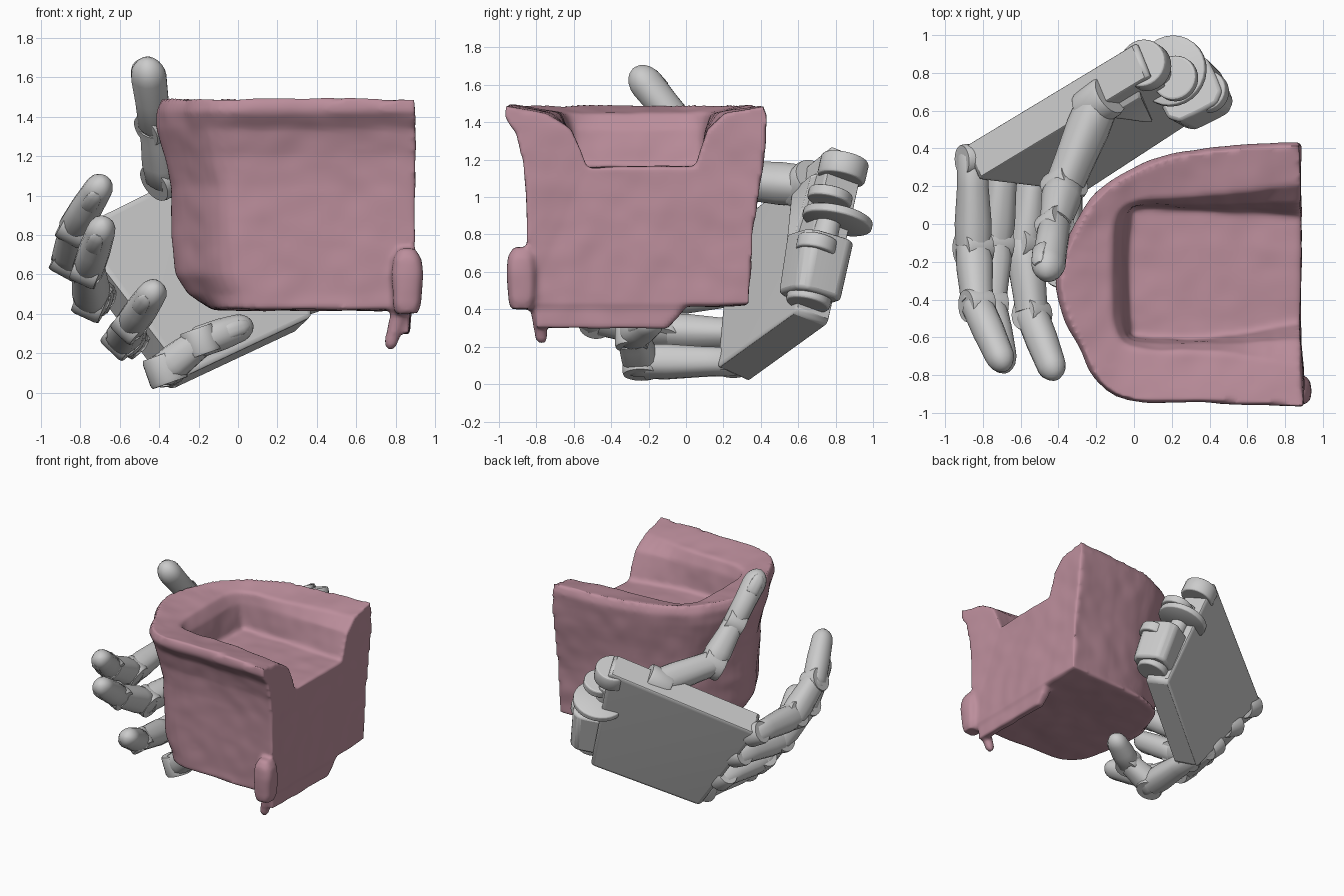
import bpy, bmesh, math
from mathutils import Vector as V

if "Cube" in bpy.data.objects:
    bpy.data.objects.remove(bpy.data.objects["Cube"])

pink = bpy.data.materials.new("pink")
pink.diffuse_color = (0.50, 0.27, 0.33, 1)
pink.use_nodes = True
pink.node_tree.nodes["Principled BSDF"].inputs["Base Color"].default_value = pink.diffuse_color


def finish(bm, name, angle=35, mat=None):
    bmesh.ops.recalc_face_normals(bm, faces=bm.faces)
    me = bpy.data.meshes.new(name)
    bm.to_mesh(me)
    bm.free()
    ob = bpy.data.objects.new(name, me)
    bpy.context.collection.objects.link(ob)
    if mat:
        me.materials.append(mat)
    bpy.ops.object.select_all(action='DESELECT')
    ob.select_set(True)
    bpy.context.view_layer.objects.active = ob
    bpy.ops.object.shade_smooth_by_angle(angle=math.radians(angle))
    return ob


def bevel(ob, width, segments=2):
    m = ob.modifiers.new("bevel", 'BEVEL')
    m.width, m.segments = width, segments


def spline(pts, per=6):
    """Catmull-Rom samples through 2D control points."""
    p = [V(q) for q in pts]
    p = [2 * p[0] - p[1]] + p + [2 * p[-1] - p[-2]]
    out = []
    for i in range(1, len(p) - 2):
        a, b, c, d = p[i - 1:i + 3]
        for k in range(per):
            t = k / per
            out.append(0.5 * (2 * b + (c - a) * t + (2 * a - 5 * b + 4 * c - d) * t * t
                              + (3 * b - a - 3 * c + d) * t ** 3))
    return out + [p[-2]]


def loft(bm, p, q, rings, side, power=2, sides=16, wide=1.0):
    """Rings of (distance, radius) along p-q with a rounded-square section."""
    p, q, d = V(p), V(q), (V(q) - V(p)).normalized()
    s = (V(side) - d * d.dot(V(side))).normalized()
    n = d.cross(s)
    loops = []
    for t, r in rings:
        loop = []
        for k in range(sides):
            a = 2 * math.pi * (k + 0.5) / sides
            c, e = math.cos(a), math.sin(a)
            f = (abs(c) ** power + abs(e) ** power) ** (-1 / power)
            loop.append(bm.verts.new(p + d * t + (s * c * wide + n * e) * r * f))
        loops.append(loop)
    for a, b in zip(loops, loops[1:]):
        for k in range(sides):
            bm.faces.new((a[k], a[k - 1], b[k - 1], b[k]))
    bm.faces.new(loops[0])
    bm.faces.new(loops[-1][::-1])


def disc(bm, c, axis, r, w, sides=28):
    ax = V(axis).normalized()
    loft(bm, V(c) - ax * w / 2, V(c) + ax * w / 2,
         [(0, r * .94), (w * .12, r), (w * .88, r), (w, r * .94)], ax.orthogonal(), sides=sides)


def hull(bm, pts):
    bmesh.ops.convex_hull(bm, input=[bm.verts.new(p) for p in pts])


# Armchair: outer wall, rolled rim, inner wall, seat
outer = spline([(.88, .44), (.45, .41), (.1, .34), (-.23, .13), (-.41, -.28),
                (-.31, -.63), (-.1, -.92), (.4, -.95), (.9, -.98)])
base = spline([(.88, .34), (.5, .33), (.15, .3), (-.07, .18), (-.13, -.22),
               (-.11, -.6), (.02, -.8), (.45, -.83), (.88, -.84)])
lip = spline([(.88, .21), (.3, .14), (.03, .12), (-.1, .02), (-.12, -.28),
              (-.1, -.55), (.02, -.66), (.45, -.68), (.88, -.75)])
inner = spline([(.88, .05), (.3, .08), (.03, .09), (-.02, .03), (-.03, -.28),
                (-.02, -.53), (.04, -.6), (.45, -.6), (.88, -.52)])
bm = bmesh.new()
rows = [[bm.verts.new((*p, .42)) for p in base]]
# height, depth scale, width scales on the two sides
for z, sx, left, right in [(.5, .88, .86, .815), (.6, .925, .87, .815), (.8, .94, .88, .82), (1.05, .945, .93, .83),
                           (1.2, .97, .96, .85), (1.34, 1, .98, .9), (1.43, 1, 1, .99), (1.49, .98, .97, .98)]:
    rows.append([bm.verts.new((.88 + (p.x - .88) * sx,
                               -.26 + (p.y + .26) * (left if p.y > -.26 else right), z)) for p in outer])
for f, z in [(0, 1.45), (.6, 1.36), (.85, 1.24), (1, 1.16)]:
    rows.append([bm.verts.new((*p.lerp(q, f), z)) for p, q in zip(lip, inner)])
for a, b in zip(rows, rows[1:]):
    for k in range(len(a) - 1):
        bm.faces.new((a[k], a[k + 1], b[k + 1], b[k]))
bm.faces.new(rows[0])
bm.faces.new(rows[-1])
bm.faces.new([r[0] for r in rows] + [r[-1] for r in rows[::-1]])
# Sagging skirt, front corner bulge and stub leg
hull(bm, [(x, y, z) for x in (.81, .87) for y, z in ((-.8, .3), (-.1, .3), (.02, .45), (-.8, .5))])
loft(bm, (.86, -.88, .4), (.86, -.88, .73), [(0, .06), (.05, .075), (.2, .08), (.28, .07), (.33, .04)],
     (1, 0, 0), power=3)
loft(bm, (.77, -.77, .22), (.84, -.8, .5), [(0, .02), (.03, .035), (.28, .05)], (1, 0, 0))
chair = finish(bm, "armchair", 60, pink)
m = chair.modifiers.new("remesh", 'REMESH')
m.mode, m.voxel_size, m.use_smooth_shade = 'VOXEL', .016, True
m = chair.modifiers.new("soften", 'SMOOTH')
m.iterations = 4
tex = bpy.data.textures.new("lumps", 'CLOUDS')
tex.noise_scale, tex.noise_depth = .25, 1
m = chair.modifiers.new("lumps", 'DISPLACE')
m.texture, m.strength, m.mid_level = tex, .022, .45

# Palm slab: knuckle and wrist corners on the back, thickened inward
K_up, K_low = V((-.9, .41, .76)), V((-.35, .33, .01))
W_up, W_low = V((.01, .96, 1.21)), V((.31, .76, .32))
along = (W_up - K_up).normalized()
across = (K_up - K_low).normalized()
inward = V((.35, -.87, .34)).normalized()
bm = bmesh.new()
hull(bm, [K_up, K_low, W_up, W_low] +
     [c + inward * .2 for c in (K_up, K_low + along * .02, W_up, W_low)])
bevel(finish(bm, "palm"), .025)

# Low pad under the thumb
bm = bmesh.new()
pad = [W_up - along * .12 - across * .08, W_up - along * .4 - across * .08,
       W_up - along * .4 - across * .5, W_low - along * .12 + across * .3]
mid = sum(pad, V()) / 4
hull(bm, [c + inward * .15 for c in pad] + [c.lerp(mid, .2) + inward * .23 for c in pad])
bevel(finish(bm, "palm_pad"), .03)

# Wrist hinge lugs, flat disc and bracket
wrist = (W_up - W_low).normalized()
bm = bmesh.new()
for c, r, w in [((.06, .84, 1.15), .13, .12), ((.2, .81, .88), .19, .05),
                ((.22, .77, 1.0), .12, .06), ((.39, .7, .74), .11, .08), ((.36, .66, .47), .12, .1)]:
    disc(bm, c, wrist, r, w)
loft(bm, (.13, .8, 1.02), (.35, .66, .45), [(0, .06), (.55, .08)], along)
bevel(finish(bm, "wrist_hinges"), .01)
bm = bmesh.new()
loft(bm, (.28, .72, .78), (.36, .66, .46), [(0, .15), (.33, .14)], along, power=6, wide=1.1)
bevel(finish(bm, "wrist_bracket"), .02)


def bone(bm, p, q, r0, r1, side, tip=False):
    L = (V(q) - V(p)).length
    rings = [(-.05, r0 * .7), (-.02, r0 * .95), (L * .3, r0), (L * .72, r1), (L - .02, r1 * .97)]
    if tip:
        rings = [(-.03, r0 * .8), (0, r0), (L * .4, r0)]
        for k in range(6):
            a = k / 5 * math.pi * .47
            rings.append((L - r1 * 1.3 + r1 * 1.3 * math.sin(a), r1 * math.cos(a)))
    loft(bm, p, q, rings, side, power=2.3 if tip else 2.8, wide=.95)


def digit(name, pts, radii, dorsal=None):
    p = [V(q) for q in pts]
    d0, d1 = (p[1] - p[0]).normalized(), (p[-1] - p[-2]).normalized()
    up = V(dorsal) if dorsal else d0 - d1
    up = (up - d1 * d1.dot(up)).normalized()
    side = d1.cross(up)
    bm = bmesh.new()
    for i in range(len(p) - 1):
        bone(bm, p[i], p[i + 1], radii[i], radii[i + 1], side, i == len(p) - 2)
    finish(bm, name, 40)
    # Knuckle pins across each joint
    bm = bmesh.new()
    for c, r in zip(p[:-1], radii):
        disc(bm, c, side, r * 1.06, r * 1.6)
    finish(bm, name + "_hinges")
    # Fingernail
    bm = bmesh.new()
    r = radii[-1]
    c = p[-1] - d1 * .13 + up * r * .66
    loft(bm, c - d1 * .06, c + d1 * .09,
         [(0, r * .46), (.015, r * .56), (.1, r * .52), (.13, r * .4), (.145, r * .25)], up,
         power=3, wide=.8)
    finish(bm, name + "_nail")


# Four curled fingers and the raised thumb
R = [.08, .094, .085, .077]
digit("index_finger", [(-.855, .34, .72), (-.85, -.13, .68), (-.83, -.43, .84), (-.68, -.77, 1.08)], R)
digit("middle_finger", [(-.69, .32, .5), (-.74, -.11, .47), (-.76, -.43, .63), (-.68, -.78, .87)], R)
digit("ring_finger", [(-.53, .29, .27), (-.58, -.11, .28), (-.54, -.48, .35), (-.41, -.82, .54)], R)
digit("little_finger", [(-.35, .25, .12), (-.37, -.24, .12), (-.19, -.29, .26), (.07, -.16, .35)], R)
digit("thumb", [(-.19, .64, 1.06), (-.37, .2, 1.1), (-.42, -.01, 1.36), (-.465, -.28, 1.69)],
      [.11, .1, .085, .09], dorsal=(-.6, .4, .45))
